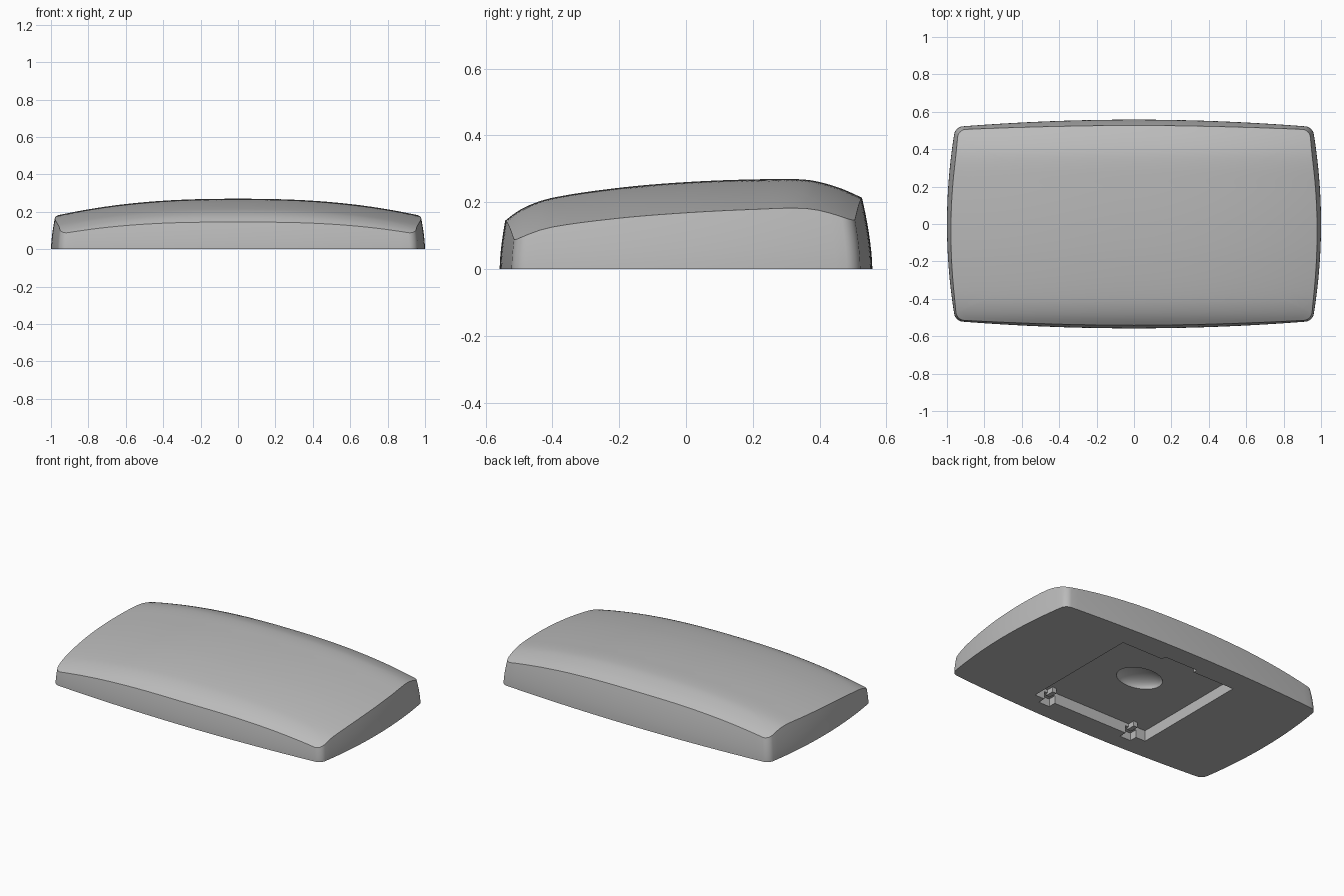
import bpy, bmesh
from math import sin, cos, pi
from mathutils import Matrix

if "Cube" in bpy.data.objects:
    bpy.data.objects.remove(bpy.data.objects["Cube"])

grey = bpy.data.materials.new("mid_grey")
grey.use_nodes = True
grey.diffuse_color = (0.5, 0.5, 0.5, 1)
grey.node_tree.nodes["Principled BSDF"].inputs["Base Color"].default_value = (0.5, 0.5, 0.5, 1)

HX, HY = 1.0, 0.558
SPINE = [(-.58, .105), (-.535, .15), (-.48, .186), (-.4, .213), (-.2, .243), (0, .26),
         (.2, .268), (.36, .267), (.45, .246), (.53, .212), (.58, .188)]


def make_object(name, bm):
    bmesh.ops.recalc_face_normals(bm, faces=bm.faces)
    mesh = bpy.data.meshes.new(name)
    bm.to_mesh(mesh)
    bm.free()
    mesh.materials.append(grey)
    obj = bpy.data.objects.new(name, mesh)
    bpy.context.collection.objects.link(obj)
    return obj


def slope(i):
    a, b = SPINE[max(i - 1, 0)], SPINE[min(i + 1, len(SPINE) - 1)]
    return (b[1] - a[1]) / (b[0] - a[0])


def crown(x, y):
    """Height of the domed top: smooth side profile lowered towards both ends."""
    i = max(k for k in range(len(SPINE) - 1) if k == 0 or SPINE[k][0] <= y)
    (y0, z0), (y1, z1) = SPINE[i], SPINE[i + 1]
    w = y1 - y0
    t = (y - y0) / w
    z = ((2*t**3 - 3*t**2 + 1) * z0 + (3*t**2 - 2*t**3) * z1
         + w * ((t**3 - 2*t**2 + t) * slope(i) + (t**3 - t**2) * slope(i + 1)))
    return z - 0.09 * (abs(x) / 0.97) ** 2.4


def outline(radius=0.04, arc=6):
    """Rounded rectangle with gently bowed sides."""
    pts = []
    cx, cy = HX - radius, HY - radius
    corners = [(cx, cy), (-cx, cy), (-cx, -cy), (cx, -cy)]
    for k, (x, y) in enumerate(corners):
        for j in range(arc + 1):
            a = (k + j / arc) * pi / 2
            pts.append((x + radius * cos(a), y + radius * sin(a)))
        nx, ny = corners[(k + 1) % 4]
        ex, ey = pts[-1]
        steps = 40 if k % 2 == 0 else 28
        pts += [(ex + (nx - x) * s / steps, ey + (ny - y) * s / steps) for s in range(1, steps)]
    return [(x * (1 - .045 * (y / HY) ** 2), y * (1 - .07 * x * x)) for x, y in pts]


def lean(p, z):
    d = 0.028 * (max(z, 0) / 0.2) ** 1.6
    return p[0] * (1 - d), p[1] * (1 - d / HY)


# Shell: leaning walls, then rings closing over the domed top
bm = bmesh.new()
base = outline()
edge = []
for p in base:
    q = p
    for _ in range(4):
        q = lean(p, crown(*q))
    edge.append(q)
rings = []
for i in range(9):
    ring = []
    for p, e in zip(base, edge):
        z = crown(*e) * i / 8
        ring.append(bm.verts.new((*lean(p, z), z)))
    rings.append(ring)
TOP = 32
for i in range(1, TOP):
    k = 1 - i / TOP
    rings.append([bm.verts.new((x * k, y * k, crown(x * k, y * k))) for x, y in edge])
n = len(base)
for a, b in zip(rings, rings[1:]):
    for j in range(n):
        bm.faces.new((a[j], a[(j + 1) % n], b[(j + 1) % n], b[j]))
peak = bm.verts.new((0, 0, crown(0, 0)))
for j in range(n):
    bm.faces.new((rings[-1][j], rings[-1][(j + 1) % n], peak))
bm.faces.new(rings[0])
shell = make_object("shell", bm)


def box(name, x, y, z, sx, sy, sz):
    bm = bmesh.new()
    bmesh.ops.create_cube(bm, size=1, matrix=Matrix.Translation((x, y, z)) @ Matrix.Diagonal((sx, sy, sz, 1)))
    return make_object(name, bm)


def carve(cutter):
    mod = shell.modifiers.new("carve", "BOOLEAN")
    mod.operation, mod.solver, mod.object = "DIFFERENCE", "EXACT", cutter
    bpy.context.view_layer.objects.active = shell
    bpy.ops.object.modifier_apply(modifier=mod.name)
    bpy.data.objects.remove(cutter)


# Underside compartment, hook slots, latch notch and finger scoop
carve(box("compartment_cutter", 0, 0, 0, .84, .80, .14))
for side in (-1, 1):
    carve(box("slot_cutter", side * .31, -.40, 0, .08, .10, .10))
carve(box("latch_cutter", 0, .40, 0, .24, .06, .08))
bm = bmesh.new()
bmesh.ops.create_uvsphere(bm, u_segments=32, v_segments=16, radius=1,
                          matrix=Matrix.Translation((0, .05, .07)) @ Matrix.Diagonal((.15, .11, .06, 1)))
carve(make_object("scoop_cutter", bm))

bpy.ops.object.select_all(action="DESELECT")
shell.select_set(True)
bpy.context.view_layer.objects.active = shell
bpy.ops.object.shade_smooth_by_angle(angle=0.5)

# Small hooks standing in the slots
for side, name in ((-1, "right_hook"), (1, "left_hook")):
    box(name, side * .31, -.385, .055, .03, .06, .035)
